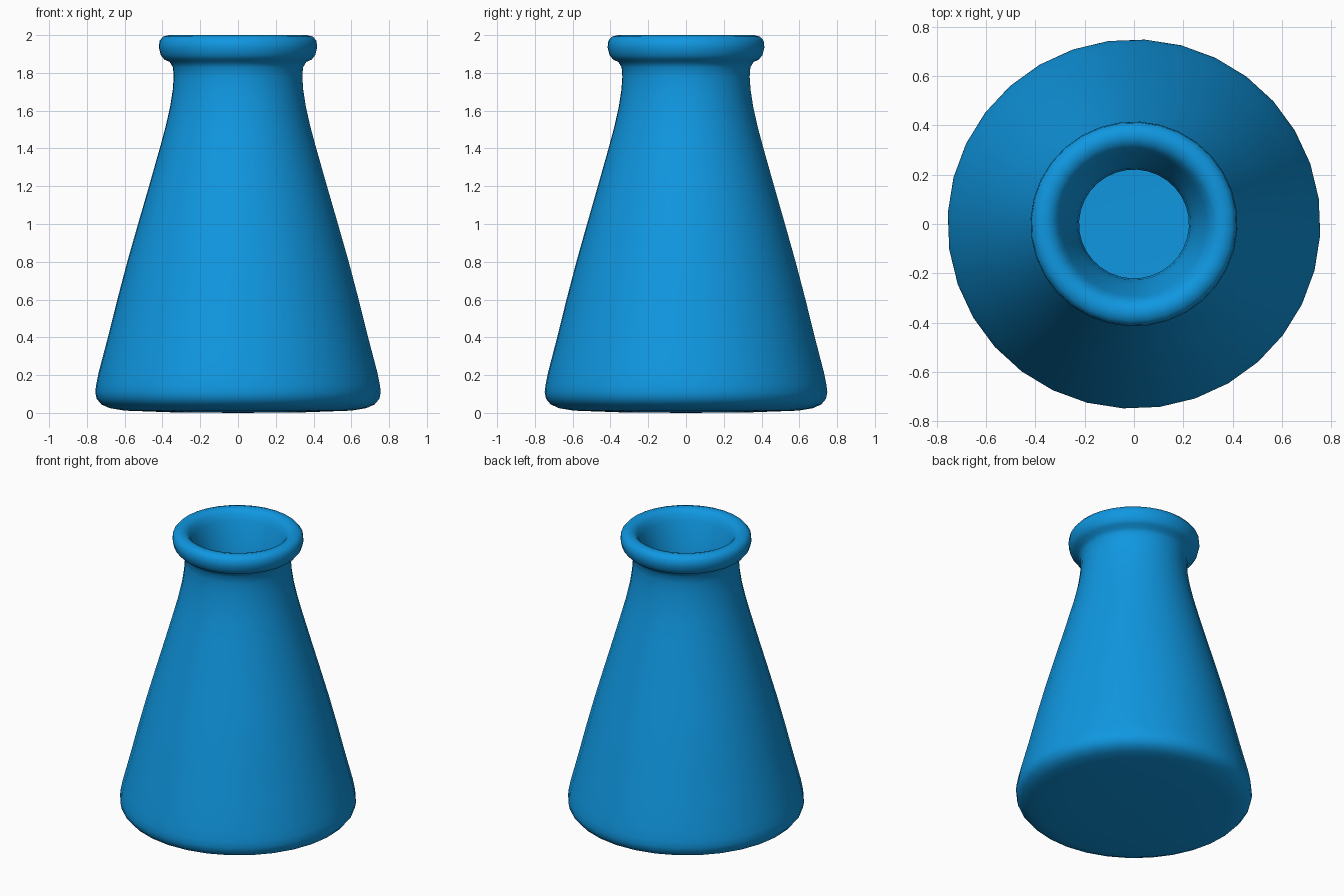
import bpy, bmesh, math

if "Cube" in bpy.data.objects:
    bpy.data.objects.remove(bpy.data.objects["Cube"])

SIDES = 32
TURN = math.radians(7.9)

# half profile (radius, height): base, body, neck, rolled lip, short inner throat
PROFILE = [
    (0.35, 0.003), (0.60, 0.012), (0.68, 0.025), (0.725, 0.045), (0.75, 0.075),
    (0.757, 0.11), (0.752, 0.15), (0.74, 0.21), (0.69, 0.40), (0.64, 0.60),
    (0.587, 0.80), (0.53, 1.00), (0.472, 1.20), (0.415, 1.40), (0.385, 1.51),
    (0.36, 1.62), (0.346, 1.71), (0.341, 1.78), (0.345, 1.83), (0.362, 1.858),
    (0.39, 1.87), (0.41, 1.895), (0.42, 1.935), (0.416, 1.97), (0.397, 1.992),
    (0.365, 2.0), (0.335, 1.992), (0.312, 1.97), (0.295, 1.93), (0.275, 1.87),
    (0.25, 1.79), (0.23, 1.71), (0.223, 1.64),
]


def ring(bm, radius, z):
    verts = []
    for i in range(SIDES):
        a = TURN + 2 * math.pi * i / SIDES
        verts.append(bm.verts.new((radius * math.cos(a), 0.99 * radius * math.sin(a), z)))
    return verts


bm = bmesh.new()
rings = [ring(bm, r, z) for r, z in PROFILE]
for low, high in zip(rings, rings[1:]):
    for i in range(SIDES):
        j = (i + 1) % SIDES
        bm.faces.new((low[i], low[j], high[j], high[i]))

# closed underside
centre = bm.verts.new((0, 0, 0))
for i in range(SIDES):
    bm.faces.new((centre, rings[0][(i + 1) % SIDES], rings[0][i]))

for face in bm.faces:
    face.smooth = True

mesh = bpy.data.meshes.new("flask")
bm.to_mesh(mesh)
bm.free()
flask = bpy.data.objects.new("flask", mesh)
bpy.context.collection.objects.link(flask)

# blue finish
blue = bpy.data.materials.new("blue")
blue.diffuse_color = (0.005, 0.31, 0.75, 1)
blue.use_nodes = True
blue.node_tree.nodes["Principled BSDF"].inputs["Base Color"].default_value = blue.diffuse_color
mesh.materials.append(blue)
